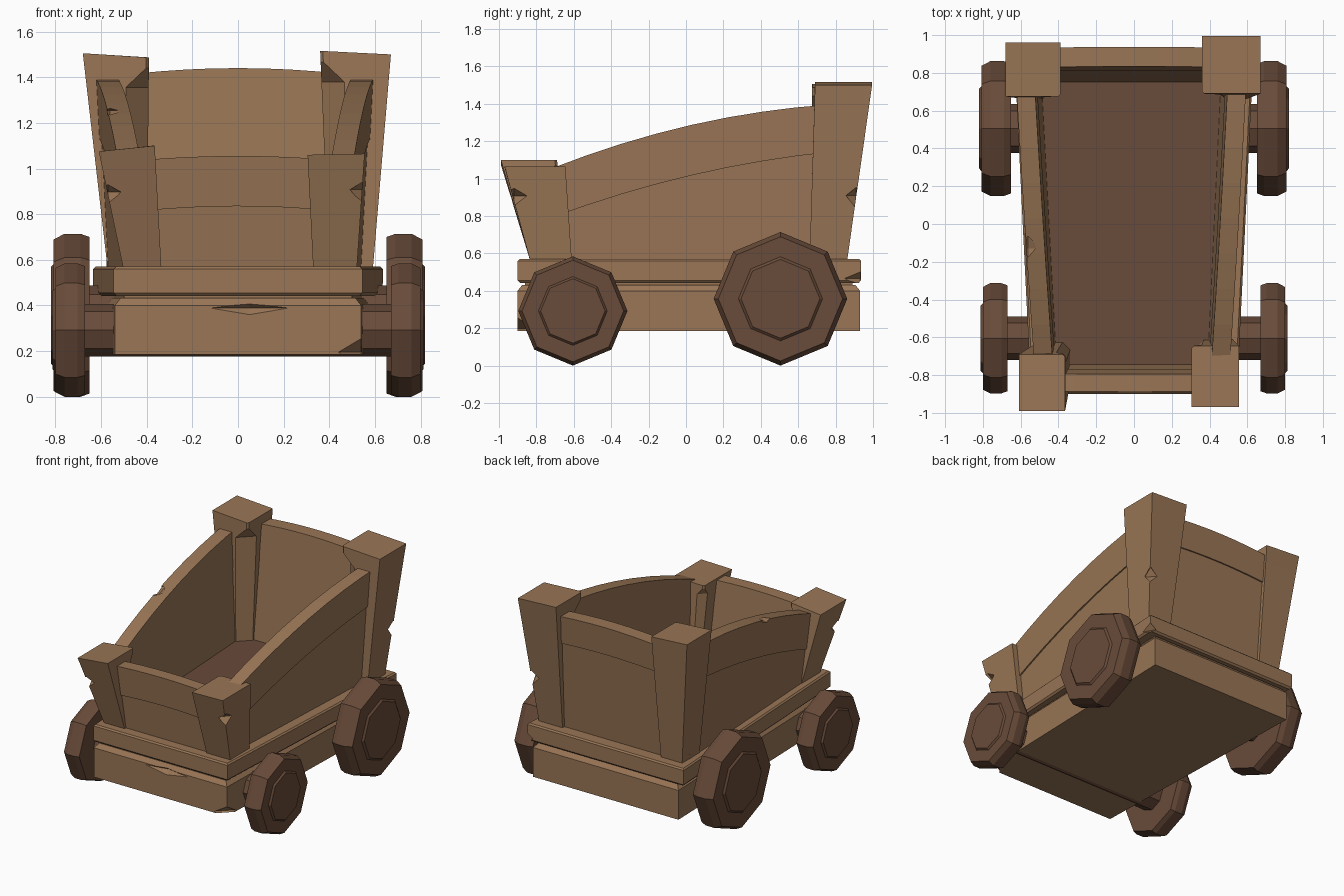
import bpy, bmesh, math
from mathutils import Vector

if "Cube" in bpy.data.objects:
    bpy.data.objects.remove(bpy.data.objects["Cube"])


def material(name, rgb):
    m = bpy.data.materials.new(name)
    m.diffuse_color = (*rgb, 1)
    m.use_nodes = True
    m.node_tree.nodes["Principled BSDF"].inputs["Base Color"].default_value = m.diffuse_color
    return m


LIGHT = material("light wood", (0.32, 0.18, 0.092))
DARK = material("dark wood", (0.14, 0.070, 0.041))


def loft(name, rings, mat):
    """Join equal-sized rings of points into a closed flat-shaded solid."""
    bm = bmesh.new()
    vs = [[bm.verts.new(p) for p in r] for r in rings]
    n = len(rings[0])
    for a, b in zip(vs, vs[1:]):
        for i in range(n):
            j = (i + 1) % n
            bm.faces.new((a[i], a[j], b[j], b[i]))
    bm.faces.new(vs[0])
    bm.faces.new(vs[-1])
    bmesh.ops.recalc_face_normals(bm, faces=bm.faces)
    me = bpy.data.meshes.new(name)
    bm.to_mesh(me)
    bm.free()
    me.materials.append(mat)
    ob = bpy.data.objects.new(name, me)
    bpy.context.collection.objects.link(ob)
    return ob


def notch(ob, loc, size):
    """Cut a diamond-shaped chip out of an edge."""
    x, y, z = loc
    a, b, c = size
    e = 0.002
    cut = loft("chip_cutter", [
        [(x + s * k * a, y + t * k * b, z + h * c)
         for s, t in ((1, 0), (0, 1), (-1, 0), (0, -1))]
        for h, k in ((-1, e), (0.15, 1), (1, e))], ob.data.materials[0])
    m = ob.modifiers.new("chip", 'BOOLEAN')
    m.operation, m.object, m.solver = 'DIFFERENCE', cut, 'EXACT'
    bpy.context.view_layer.objects.active = ob
    bpy.ops.object.modifier_apply(modifier=m.name)
    bpy.data.objects.remove(cut)


# Chassis: tapered slabs, wider at the rear
def slab(name, front, rear, y0, y1, levels, mat=LIGHT):
    return loft(name, [[(-front + d, y0 + d, z), (front - d, y0 + d, z),
                        (rear - d, y1 - d, z), (-rear + d, y1 - d, z)]
                       for z, d in levels], mat)


lower = slab("lower_chassis", 0.54, 0.59, -0.90, 0.93,
             [(0.185, 0), (0.40, 0), (0.432, 0.025)])
slab("chassis_gap", 0.50, 0.56, -0.86, 0.89, [(0.42, 0), (0.46, 0)])
upper = slab("upper_chassis", 0.545, 0.635, -0.90, 0.935,
             [(0.442, 0.012), (0.455, 0), (0.56, 0), (0.57, 0.01)])
slab("floor", 0.42, 0.51, -0.77, 0.79, [(0.55, 0), (0.60, 0)], DARK)
notch(lower, (0.54, -0.90, 0.185), (0.10, 0.10, 0.07))
notch(lower, (0.05, -0.90, 0.385), (0.17, 0.03, 0.025))
notch(upper, (0.635, 0.93, 0.46), (0.05, 0.09, 0.04))


# Walls: leaning lower board plus a slightly thicker arched top board
def wall(name, a, b, normal, lean, thick, groove, top, n=8):
    a, b, nor = Vector((*a, 0)), Vector((*b, 0)), Vector((*normal, 0))

    def board(part, lo, hi, extra):
        rings = []
        for i in range(n + 1):
            p = a.lerp(b, i / n)
            ring = []
            for z, side in ((lo(p), 0), (lo(p), 1), (hi(p), 1), (hi(p), 0)):
                off = lean * (z - 0.57) + (thick + extra if side else -extra / 3)
                ring.append(p + nor * off + Vector((0, 0, z)))
            rings.append(ring)
        return loft(name + part, rings, LIGHT)

    board("_lower_board", lambda p: 0.55, groove, 0)
    return board("_top_board", groove, top, 0.01)


def side_top(p):
    return 1.28 + 0.235 * p.y - 0.11 * p.y ** 2


def side_groove(p):
    return 1.01 + 0.24 * p.y - 0.09 * p.y ** 2


right = wall("right_wall", (0.39, -0.72), (0.46, 0.78), (1, 0), 0.05, 0.085, side_groove, side_top)
left = wall("left_wall", (-0.41, -0.72), (-0.49, 0.78), (-1, 0), 0.05, 0.085, side_groove, side_top)
wall("front_wall", (-0.42, -0.74), (0.40, -0.74), (0, -1), 0.12, 0.08,
     lambda p: 0.835 - 0.12 * p.x ** 2, lambda p: 1.055 - 0.1 * p.x ** 2)
wall("back_wall", (-0.46, 0.75), (0.46, 0.75), (0, 1), 0.10, 0.09,
     lambda p: 1.23 - 0.1 * p.x ** 2, lambda p: 1.44 - 0.12 * p.x ** 2)
notch(right, (0.59, -0.42, 1.16), (0.06, 0.08, 0.03))
notch(left, (-0.56, -0.13, 1.25), (0.05, 0.10, 0.03))


# Corner posts: flared upward, inner corner chamfered below the head
# base / top = (inner x, outer x, inner y, outer y); tops tilt a little
def post(name, base, top, z_in, z_out, cham):
    rings = []
    for t, c in ((0, cham * 0.8), (0.86, cham), (0.95, 0.012), (1, 0.012)):
        xi, xo, yi, yo = (p + (q - p) * t for p, q in zip(base, top))
        sx, sy = math.copysign(c, xo - xi), math.copysign(c, yo - yi)
        za, zb = (0.55 + (z - 0.55) * t for z in (z_in, z_out))
        rings.append([(xi + sx, yi, za), (xo, yi, zb), (xo, yo, zb),
                      (xi, yo, za), (xi, yi + sy, za)])
    return loft(name, rings, LIGHT)


post("rear_left_post", (-0.40, -0.57, 0.66, 0.86), (-0.39, -0.68, 0.675, 0.96), 1.487, 1.505, 0.10)
rr = post("rear_right_post", (0.40, 0.59, 0.66, 0.86), (0.36, 0.67, 0.69, 0.995), 1.515, 1.50, 0.10)
fl = post("front_left_post", (-0.335, -0.50, -0.62, -0.83), (-0.365, -0.61, -0.69, -0.99), 1.10, 1.075, 0.05)
fr = post("front_right_post", (0.33, 0.52, -0.61, -0.83), (0.305, 0.555, -0.645, -0.97), 1.06, 1.065, 0.05)
notch(rr, (0.615, 0.91, 0.90), (0.06, 0.06, 0.06))
notch(fr, (0.545, -0.92, 0.90), (0.06, 0.07, 0.05))
notch(fl, (-0.57, -0.93, 0.89), (0.06, 0.06, 0.05))


# Axles and eight-sided wheels with a raised hub disc
def turned(name, y, z, profile):
    return loft(name, [[(x, y + r * math.sin(k * math.pi / 4), z + r * math.cos(k * math.pi / 4))
                        for k in range(8)] for x, r in profile], DARK)


for end, y, r, x0, x1, axle in (("front", -0.605, 0.292, 0.67, 0.80, 0.115),
                                ("rear", 0.505, 0.357, 0.65, 0.808, 0.13)):
    turned(end + "_axle", y, r, [(-x0 - 0.02, axle), (x0 + 0.02, axle)])
    w = x1 - x0
    for side, s in (("left", -1), ("right", 1)):
        turned(f"{end}_{side}_wheel", y, r,
               [(s * x0, r * 0.96), (s * (x0 + 0.25 * w), r), (s * (x0 + 0.7 * w), r),
                (s * x1, r * 0.93), (s * x1, r * 0.63), (s * (x1 + 0.012), r * 0.59)])
